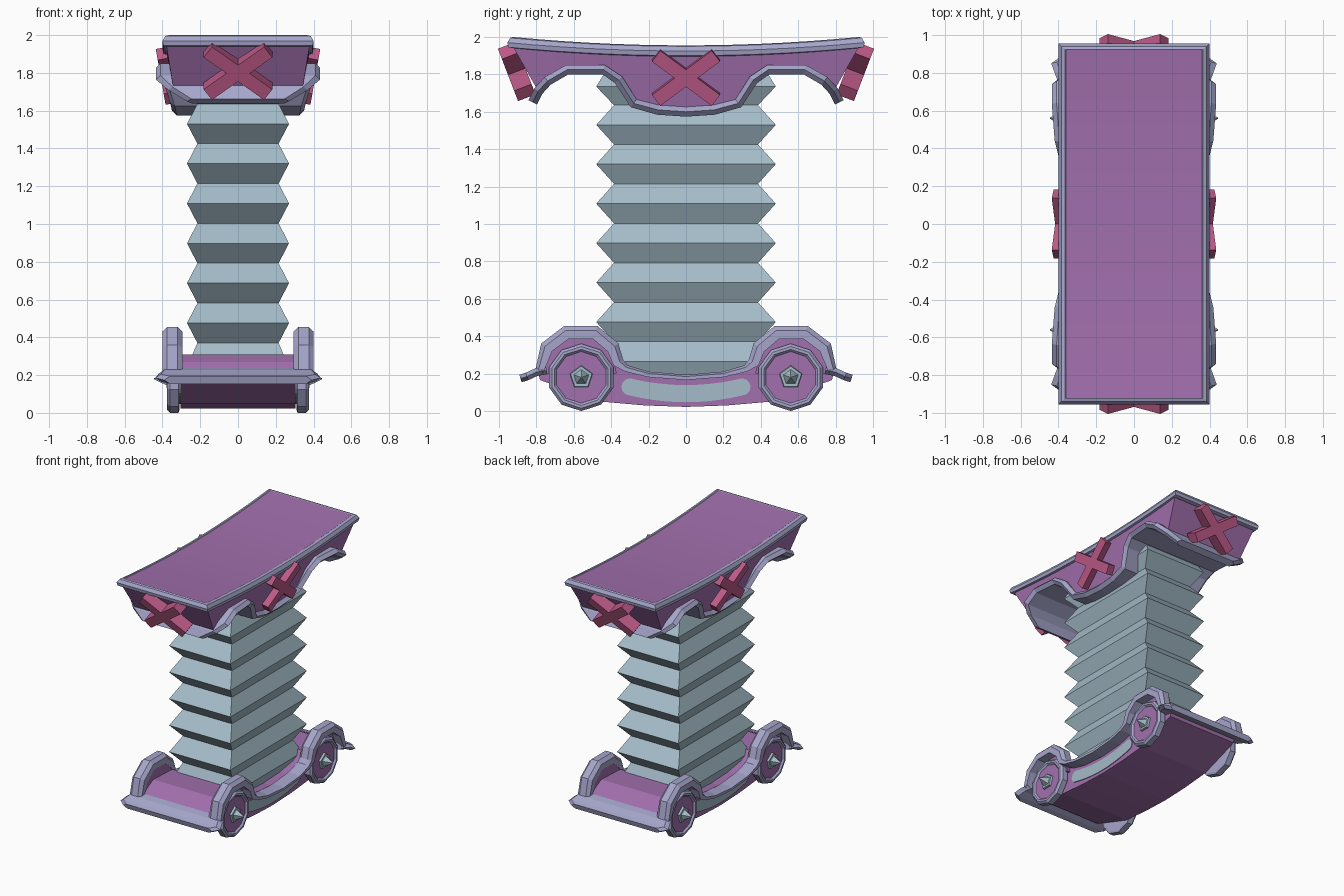
import bpy, bmesh, math
from mathutils import Vector, Matrix

if "Cube" in bpy.data.objects:
    bpy.data.objects.remove(bpy.data.objects["Cube"])


def material(name, rgb):
    m = bpy.data.materials.new(name)
    m.diffuse_color = (*rgb, 1)
    m.use_nodes = True
    m.node_tree.nodes["Principled BSDF"].inputs["Base Color"].default_value = m.diffuse_color
    return m


PURPLE = material("purple", (0.36, 0.16, 0.42))
LAVENDER = material("lavender", (0.38, 0.38, 0.60))
BLUE = material("blue_grey", (0.37, 0.50, 0.58))
PINK = material("pink", (0.50, 0.10, 0.24))


def loft(name, rings, mats, rule=None):
    """Bridge equal-length rings, cap both ends; rule maps a face to a material slot."""
    bm = bmesh.new()
    vs = [[bm.verts.new(p) for p in r] for r in rings]
    n = len(rings[0])
    for a, b in zip(vs, vs[1:]):
        for i in range(n):
            j = (i + 1) % n
            bm.faces.new((a[i], a[j], b[j], b[i]))
    bm.faces.new(vs[0])
    bm.faces.new(vs[-1])
    bmesh.ops.recalc_face_normals(bm, faces=bm.faces)
    bm.normal_update()
    if rule:
        for f in bm.faces:
            f.material_index = rule(f)
    me = bpy.data.meshes.new(name)
    bm.to_mesh(me)
    bm.free()
    for m in mats:
        me.materials.append(m)
    ob = bpy.data.objects.new(name, me)
    bpy.context.collection.objects.link(ob)
    return ob


def prism(name, outline, x0, x1, mat):
    """Extrude a (y, z) outline along x."""
    return loft(name, [[(x, y, z) for y, z in outline] for x in (x0, x1)], [mat])


def normals(path):
    """Averaged upward normals of a (y, z, ...) path running towards +y."""
    out = []
    for i in range(len(path)):
        a, b = path[max(i - 1, 0)], path[min(i + 1, len(path) - 1)]
        d = Vector((b[0] - a[0], b[1] - a[1])).normalized()
        out.append((-d.y, d.x))
    return out


def sheet(name, path, t, bevel):
    """Full-width bent plate with pointed side edges; path holds (y, z, half width)."""
    rings = []
    for (y, z, w), (ny, nz) in zip(path, normals(path)):
        prof = [(w - bevel, t), (w, 0), (w - bevel, -t), (bevel - w, -t), (-w, 0), (bevel - w, t)]
        rings.append([(x, y + ny * o, z + nz * o) for x, o in prof])
    return loft(name, rings, [LAVENDER])


def both_ends(half):
    """Mirror a half path that begins at y = 0."""
    return [(-p[0], *p[1:]) for p in reversed(half[1:])] + half


# Bellows: zigzag rectangular tower
rings = []
for k in range(14):
    z = 0.16 + 0.106 * (k + 0.0) if k == 0 else 0.265 + 0.1055 * (k - 1)
    hx, hy = (0.27, 0.48) if k % 2 else (0.215, 0.385)
    if k == 1:
        hx, hy = 0.26, 0.44
    if k == 13:
        hx, hy, = 0.27, 0.48
        z = 1.53
    rings.append([(hx, hy, z), (-hx, hy, z), (-hx, -hy, z), (hx, -hy, z)])
for hx, hy, z in [(0.215, 0.385, 1.635), (0.27, 0.48, 1.735), (0.25, 0.44, 1.80)]:
    rings.append([(hx, hy, z), (-hx, hy, z), (-hx, -hy, z), (hx, -hy, z)])
loft("bellows", rings, [BLUE])


# Top deck: sagging slab with a rounded rim and a purple upper face
def deck_z(y):
    return 1.955 + 0.045 * (y / 0.95) ** 2


stations = []
for i in range(15):
    f = -1 + 2 * i / 14
    stations.append(f)
prof = [(0.36, 0.92, -0.004), (0.365, 0.925, 0.0), (0.385, 0.94, -0.005), (0.40, 0.955, -0.03),
        (0.395, 0.95, -0.055), (0.375, 0.925, -0.06)]
bm = bmesh.new()
loops = []
for hx, hy, dz in prof:
    side = [[bm.verts.new((s * hx, hy * f, deck_z(0.95 * f) + dz)) for f in stations] for s in (1, -1)]
    loops.append((side, side[0] + side[1][::-1]))
for (_, a), (_, b) in zip(loops, loops[1:]):
    for i in range(len(a)):
        j = (i + 1) % len(a)
        bm.faces.new((a[i], a[j], b[j], b[i])).material_index = 0
for (r, l), idx in ((loops[0][0], 1), (loops[-1][0], 1)):
    for i in range(14):
        bm.faces.new((r[i], r[i + 1], l[i + 1], l[i])).material_index = idx
bmesh.ops.recalc_face_normals(bm, faces=bm.faces)
me = bpy.data.meshes.new("deck")
bm.to_mesh(me)
bm.free()
me.materials.append(LAVENDER)
me.materials.append(PURPLE)
bpy.context.collection.objects.link(bpy.data.objects.new("deck", me))

# Arched skirt sheet under the deck
skirt = both_ends([(0, 1.60, 0.35), (0.15, 1.61, 0.352), (0.28, 1.645, 0.36), (0.36, 1.77, 0.40),
                   (0.44, 1.825, 0.42), (0.635, 1.825, 0.435), (0.74, 1.765, 0.435),
                   (0.79, 1.71, 0.37), (0.82, 1.65, 0.27)])
sheet("arched_skirt", skirt, 0.026, 0.025)

# Tapering purple body between skirt and deck
rings = []
for y, z, w in skirt[1:-1]:
    x = 0.38 - (1.92 - z) * 0.19
    yu = y * 0.925 / 0.79
    zu = deck_z(yu) - 0.05
    rings.append([(x, y, z), (0.38, yu, zu), (-0.38, yu, zu), (-x, y, z)])
loft("upper_body", rings, [PURPLE])


# Crosses on the four upper walls
def cross(name, thick, place):
    c, s = math.cos(math.radians(37)), math.sin(math.radians(37))
    L, h = 0.20, 0.037
    q = [(h / s, 0), (L * c + s * h, L * s - c * h), (L * c - s * h, L * s + c * h), (0, h / c)]
    top = q + [(-x, y) for x, y in q[2:0:-1]] + [(-h / s, 0)]
    pts = top + [(x, -y) for x, y in top[-2:0:-1]]
    ob = loft(name, [[(x, o, z) for x, z in pts] for o in (-thick / 2, thick / 2)], [PINK])
    ob.data.transform(place)


for i in range(4):
    end = i % 2 == 0
    d, z, th, tilt = (0.905, 1.815, 0.10, 21) if end else (0.375, 1.785, 0.07, 10)
    cross("cross_%d" % i, th, Matrix.Rotation(i * math.pi / 2, 4, 'Z')
          @ Matrix.Translation((0, -d, z)) @ Matrix.Rotation(math.radians(tilt), 4, 'X'))

# Lower body: bowed chassis profile
top = both_ends([(0, 0.175), (0.2, 0.19), (0.34, 0.23), (0.40, 0.30), (0.64, 0.31), (0.72, 0.27), (0.79, 0.20)])
bottom = both_ends([(0, 0.022), (0.22, 0.03), (0.45, 0.05), (0.78, 0.165)])
prism("lower_body", top + bottom[::-1], -0.305, 0.305, PURPLE)

# Side window strips with round ends
line = [-0.30 + 0.06 * i for i in range(11)]
mid = lambda y: 0.093 + 0.036 * (y / 0.3) ** 2
arc = [math.radians(a) for a in range(60, -61, -30)]
strip = [(y, mid(y) + 0.046) for y in line]
strip += [(0.30 + 0.046 * math.cos(a), mid(0.3) + 0.046 * math.sin(a)) for a in arc]
strip += [(y, mid(y) - 0.046) for y in reversed(line)]
strip += [(-0.30 - 0.046 * math.cos(a), mid(0.3) + 0.046 * math.sin(a)) for a in reversed(arc)]

# Fenders joined by running boards
fender = both_ends([(0, 0.18, 0.014), (0.2, 0.196, 0.015), (0.32, 0.228, 0.018), (0.362, 0.26, 0.03),
                    (0.39, 0.34, 0.036), (0.485, 0.42, 0.037), (0.64, 0.42, 0.037),
                    (0.745, 0.34, 0.036), (0.785, 0.21, 0.022)])
well = [(0.37, 0.20), (0.40, 0.32), (0.49, 0.40), (0.635, 0.40), (0.73, 0.32), (0.77, 0.20)]


def turned(name, centre, profile, sides, sx, mats, rule=None):
    """Ring profile of (x, radius) around an axle along x."""
    y, z = centre
    rings = [[(sx * x, y + r * math.sin(2 * math.pi * k / sides), z + r * math.cos(2 * math.pi * k / sides))
              for k in range(sides)] for x, r in profile]
    return loft(name, rings, mats, rule)


for sx, tag in ((1, "right"), (-1, "left")):
    prism("window_" + tag, strip, sx * 0.304, sx * 0.311, BLUE)
    rings = []
    for (y, z, t), (ny, nz) in zip(fender, normals(fender)):
        sec = [(0.295, -t), (0.295, 0.3 * t), (0.32, t), (0.375, t), (0.40, 0.3 * t), (0.40, -t)]
        rings.append([(sx * x, y + ny * o, z + nz * o) for x, o in sec])
    loft("fender_" + tag, rings, [LAVENDER])
    for sy, end in ((-1, "front"), (1, "back")):
        name = "%s_%s" % (end, tag)
        prism("wheel_well_" + name, [(sy * y, z) for y, z in well], sx * 0.297, sx * 0.33, PURPLE)
        # Ten-sided wheel with a recessed purple face and a spiked hub
        turned("wheel_" + name, (sy * 0.56, 0.18),
               [(0.31, 0.165), (0.315, 0.18), (0.36, 0.18), (0.375, 0.165), (0.375, 0.15), (0.362, 0.138)],
               10, sx, [LAVENDER, PURPLE],
               lambda f: int(len(f.verts) == 10 and abs(f.calc_center_median().x) > 0.35))
        turned("hub_" + name, (sy * 0.56, 0.18),
               [(0.355, 0.066), (0.378, 0.06), (0.378, 0.042), (0.445, 0.003)], 5, sx, [BLUE])

# Bumper plates at both ends
for sy, end in ((-1, "front"), (1, "back")):
    path = [(0.745, 0.218, 0.40), (0.80, 0.208, 0.42), (0.85, 0.185, 0.438), (0.885, 0.174, 0.39)]
    ob = sheet("bumper_" + end, path, 0.021, 0.03)
    if sy < 0:
        ob.data.transform(Matrix.Rotation(math.pi, 4, 'Z'))
